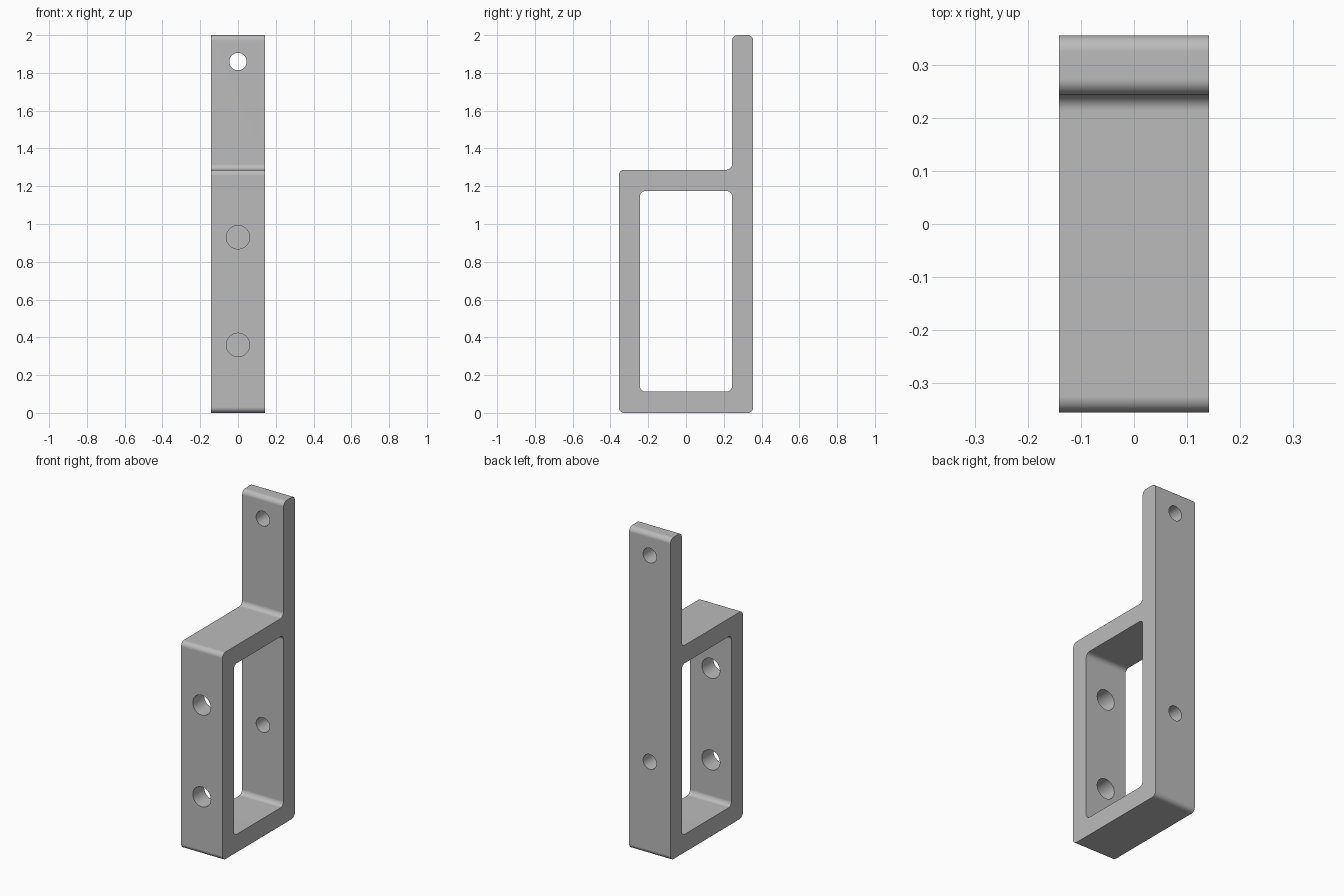
import bpy, bmesh, math
from mathutils import Vector

if "Cube" in bpy.data.objects:
    bpy.data.objects.remove(bpy.data.objects["Cube"])

HALF_WIDTH, FILLET = 0.142, 0.03
FRONT, BACK, WALL = -0.356, 0.356, 0.112
SHELF_TOP, TOP = 1.287, 2.0

grey = bpy.data.materials.new("plain grey")
grey.use_nodes = True
colour = (0.5, 0.5, 0.5, 1)
grey.diffuse_color = colour
grey.node_tree.nodes["Principled BSDF"].inputs["Base Color"].default_value = colour


def fillet(corners, radius, steps=8):
    """Round every right-angled corner of a (y, z) outline."""
    points = []
    for i, corner in enumerate(corners):
        here = Vector(corner)
        before = (Vector(corners[i - 1]) - here).normalized() * radius
        after = (Vector(corners[(i + 1) % len(corners)]) - here).normalized() * radius
        centre = here + before + after
        for s in range(steps + 1):
            a = s / steps * math.pi / 2
            points.append(centre - after * math.cos(a) - before * math.sin(a))
    return points


def prism(name, outline, half):
    """Extrude a (y, z) outline along x."""
    bm = bmesh.new()
    face = bm.faces.new([bm.verts.new((-half, p.x, p.y)) for p in outline])
    grown = bmesh.ops.extrude_face_region(bm, geom=[face])["geom"]
    verts = [g for g in grown if isinstance(g, bmesh.types.BMVert)]
    bmesh.ops.translate(bm, verts=verts, vec=(2 * half, 0, 0))
    bmesh.ops.recalc_face_normals(bm, faces=bm.faces)
    mesh = bpy.data.meshes.new(name)
    bm.to_mesh(mesh)
    bm.free()
    obj = bpy.data.objects.new(name, mesh)
    bpy.context.collection.objects.link(obj)
    return obj


def cut(target, cutter):
    mod = target.modifiers.new("cut", "BOOLEAN")
    mod.operation, mod.solver, mod.object = "DIFFERENCE", "EXACT", cutter
    cutter.hide_render = True
    bpy.context.view_layer.objects.active = target
    bpy.ops.object.modifier_apply(modifier=mod.name)
    bpy.data.objects.remove(cutter)


# Bracket body: box section with a tall back plate
step = BACK - WALL
bracket = prism("bracket", fillet([
    (FRONT, 0), (BACK, 0), (BACK, TOP), (step, TOP),
    (step, SHELF_TOP), (FRONT, SHELF_TOP)], FILLET), HALF_WIDTH)
bracket.data.materials.append(grey)

# Rectangular opening through the sides
low, high = WALL, SHELF_TOP - WALL
cut(bracket, prism("opening_cutter", fillet([
    (FRONT + WALL, low), (step, low), (step, high), (FRONT + WALL, high)],
    FILLET), HALF_WIDTH * 2))

# Screw holes: wide in the front wall, narrow in the back plate
for y, radius, heights in ((FRONT + WALL / 2, 0.062, (0.36, 0.93)),
                           (BACK - WALL / 2, 0.046, (0.578, 1.86))):
    for z in heights:
        bpy.ops.mesh.primitive_cylinder_add(
            vertices=48, radius=radius, depth=WALL * 2,
            location=(0, y, z), rotation=(math.pi / 2, 0, 0))
        cut(bracket, bpy.context.object)

# Smooth fillets and bores, crisp side edges
bpy.ops.object.select_all(action="DESELECT")
bracket.select_set(True)
bpy.context.view_layer.objects.active = bracket
bpy.ops.object.shade_smooth_by_angle(angle=math.radians(30))
weighted = bracket.modifiers.new("flat_faces", "WEIGHTED_NORMAL")
weighted.keep_sharp = True
